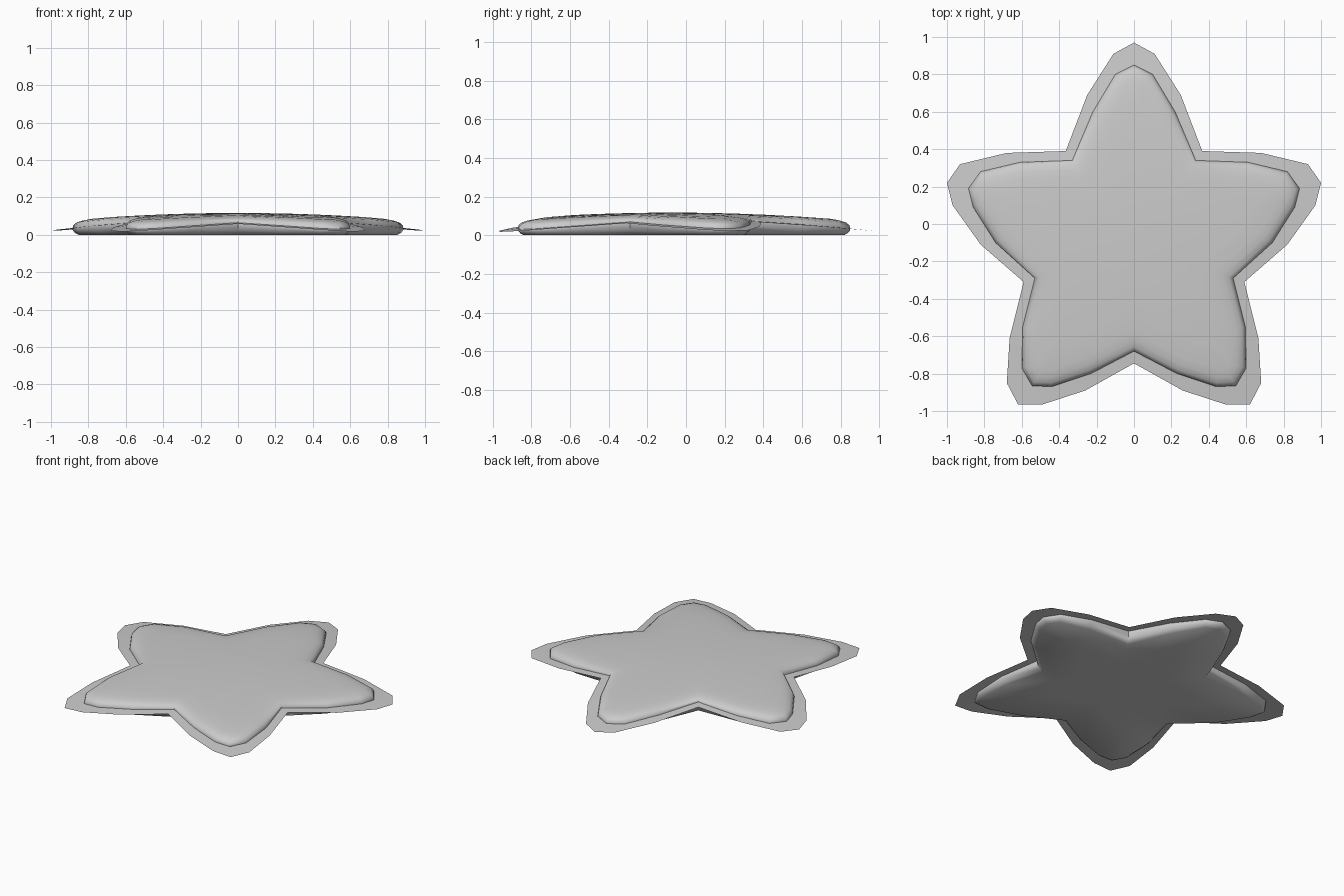
import bpy, bmesh, math
from mathutils import Vector

if "Cube" in bpy.data.objects:
    bpy.data.objects.remove(bpy.data.objects["Cube"])

CY = -0.07  # centre of the star in y


def mirror(half):
    """Closed outline from the right half, first and last points on the axis."""
    return [Vector(p) for p in half] + [Vector((-x, y)) for x, y in half[-2:0:-1]]


def inset(pts, d):
    """Mitred inward offset of a clockwise outline."""
    out = []
    n = len(pts)
    for i, p in enumerate(pts):
        a = (p - pts[i - 1]).normalized()
        b = (pts[(i + 1) % n] - p).normalized()
        na, nb = Vector((a.y, -a.x)), Vector((b.y, -b.x))
        m = (na + nb).normalized()
        out.append(p + m * d / max(m.dot(na), 0.5))
    return out


def shrink(pts, s):
    return [Vector((p.x * s, CY + (p.y - CY) * s)) for p in pts]


def radius(p):
    return math.hypot(p.x, p.y - CY)


def seam_z(p):
    return 0.066 - 0.1 * (radius(p) - 0.6)


def dome_z(p):
    return 0.117 - 0.048 * radius(p) ** 2


def loft(name, rings, cap=False):
    bm = bmesh.new()
    loops = [[bm.verts.new(co) for co in r] for r in rings]
    for a, b in zip(loops, loops[1:]):
        for i in range(len(a)):
            j = (i + 1) % len(a)
            bm.faces.new((a[i], a[j], b[j], b[i]))
    if cap:
        for loop, z in ((loops[0], 0.0), (loops[-1], 0.117)):
            c = bm.verts.new((0, CY, z))
            for i in range(len(loop)):
                bm.faces.new((loop[i], loop[(i + 1) % len(loop)], c))
    bmesh.ops.recalc_face_normals(bm, faces=bm.faces)
    if not cap and sum(f.normal.z for f in bm.faces) < 0:
        bmesh.ops.reverse_faces(bm, faces=bm.faces)
    me = bpy.data.meshes.new(name)
    bm.to_mesh(me)
    bm.free()
    ob = bpy.data.objects.new(name, me)
    bpy.context.collection.objects.link(ob)
    bpy.ops.object.select_all(action='DESELECT')
    ob.select_set(True)
    bpy.context.view_layer.objects.active = ob
    bpy.ops.object.shade_smooth_by_angle(angle=math.radians(50))
    return ob


body = mirror([(0, .85), (.10, .80), (.22, .60), (.33, .34), (.61, .33), (.82, .28),
               (.885, .19), (.86, .09), (.74, -.10), (.53, -.29), (.595, -.55),
               (.60, -.77), (.545, -.865), (.44, -.87), (.23, -.80), (0, -.68)])
edge = mirror([(0, .97), (.11, .91), (.25, .69), (.365, .39), (.68, .38), (.93, .32),
               (1, .22), (.97, .10), (.82, -.11), (.59, -.31), (.665, -.61),
               (.68, -.85), (.62, -.965), (.49, -.965), (.26, -.89), (0, -.745)])

# Puffed body: flat underside, rounded side, gentle dome
base = inset(body, 0.03)
rings = [[(p.x, p.y, 0) for p in shrink(base, 0.5)],
         [(p.x, p.y, 0) for p in base]]
for d, t in ((0.012, 0.3), (0.002, 0.65), (0, 1)):
    rings.append([(p.x, p.y, seam_z(q) * t) for p, q in zip(inset(body, d), body)])
for d, t in ((0.004, 0.4), (0.02, 0.72), (0.05, 0.9)):
    rings.append([(p.x, p.y, seam_z(q) + (dome_z(p) - seam_z(q)) * t)
                  for p, q in zip(inset(body, d), body)])
inner = inset(body, 0.09)
for s in (1, 0.8, 0.6, 0.4, 0.2):
    rings.append([(p.x, p.y, dome_z(p)) for p in shrink(inner, s)])
loft("star_body", rings, cap=True)

# Thin drooping flange around the seam
loft("star_flange", [[(p.x, p.y, seam_z(p)) for p in r] for r in (inset(body, 0.004), edge)])
